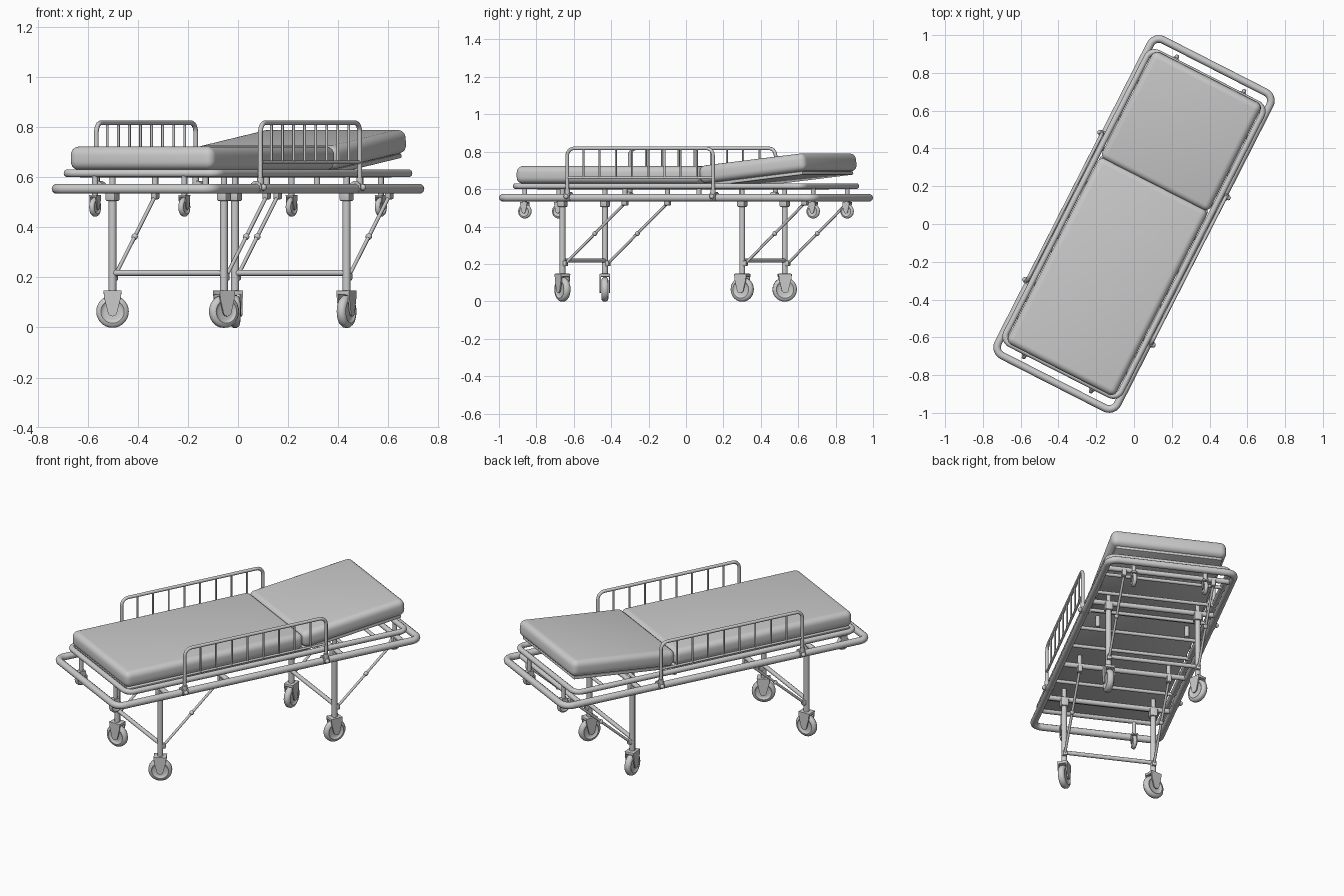
import bpy, bmesh, math
from math import sin, cos, pi, radians
from mathutils import Matrix, Vector

if "Cube" in bpy.data.objects:
    bpy.data.objects.remove(bpy.data.objects["Cube"])

TURN = Matrix.Rotation(radians(-27), 4, 'Z')   # whole trolley stands turned on the grid


def finish(ob, smooth=True):
    bpy.ops.object.select_all(action='DESELECT')
    ob.select_set(True)
    bpy.context.view_layer.objects.active = ob
    if ob.type == 'CURVE':
        bpy.ops.object.convert(target='MESH')
        ob = bpy.context.object
    ob.data.transform(TURN)
    if smooth:
        bpy.ops.object.shade_smooth_by_angle(angle=radians(40))
    return ob


def tube(name, paths, r, cyclic=False, res=3):
    cu = bpy.data.curves.new(name, 'CURVE')
    cu.dimensions = '3D'
    cu.bevel_depth, cu.bevel_resolution, cu.use_fill_caps = r, res, True
    for pts in paths:
        sp = cu.splines.new('POLY')
        sp.points.add(len(pts) - 1)
        for p, c in zip(sp.points, pts):
            p.co = (*c, 1)
        sp.use_cyclic_u = cyclic
    ob = bpy.data.objects.new(name, cu)
    bpy.context.collection.objects.link(ob)
    return finish(ob)


def mesh(name, bm):
    bmesh.ops.recalc_face_normals(bm, faces=bm.faces)
    me = bpy.data.meshes.new(name)
    bm.to_mesh(me)
    bm.free()
    ob = bpy.data.objects.new(name, me)
    bpy.context.collection.objects.link(ob)
    return finish(ob)


def box(name, size, mat, bevel=0.0, seg=2):
    bm = bmesh.new()
    bmesh.ops.create_cube(bm, size=1, matrix=Matrix.Diagonal((*size, 1)))
    if bevel:
        bmesh.ops.bevel(bm, geom=bm.edges[:], offset=bevel, segments=seg, profile=0.5, affect='EDGES')
    bm.transform(mat)
    return mesh(name, bm)


def at(x, y, z):
    return Matrix.Translation((x, y, z))


def ball(name, c, r):
    bm = bmesh.new()
    bmesh.ops.create_uvsphere(bm, u_segments=12, v_segments=8, radius=r, matrix=at(*c))
    return mesh(name, bm)


def arc(cx, cy, r, a0, a1, n=7):
    return [(cx + r * cos(radians(a0 + (a1 - a0) * i / (n - 1))),
             cy + r * sin(radians(a0 + (a1 - a0) * i / (n - 1)))) for i in range(n)]


def frame(name, w, l, corner, z, r):
    pts = []
    for sx, sy, a in ((1, 1, 0), (-1, 1, 90), (-1, -1, 180), (1, -1, 270)):
        pts += arc(sx * (w - corner), sy * (l - corner), corner, a, a + 90)
    tube(name, [[(x, y, z) for x, y in pts]], r, cyclic=True)


def lathe(bm, profile, mat, n=28):
    # profile of (axial, radius) spun about the local x axis
    rings = [[bm.verts.new(mat @ Vector((a, r * cos(2 * pi * i / n), r * sin(2 * pi * i / n))))
              for i in range(n)] for a, r in profile]
    for p, q in zip(rings, rings[1:]):
        for i in range(n):
            j = (i + 1) % n
            bm.faces.new((p[i], p[j], q[j], q[i]))
    bm.faces.new(rings[0])
    bm.faces.new(rings[-1])


def caster(name, x, y, top, r, width, angle):
    # axle along local x before swivelling
    mat = at(x, y, 0) @ Matrix.Rotation(radians(angle), 4, 'Z')
    zc = top - r * 1.28
    h = width / 2
    bm = bmesh.new()
    prof = [(-h * .6, r * .5), (-h * .7, r * .62), (-h, r * .72), (-h * .85, r * .9), (-h * .4, r)]
    lathe(bm, prof + [(-a, b) for a, b in reversed(prof)], mat @ at(0, 0, zc))
    mesh(name + "_wheel", bm)
    # fork: bridge and two tapered cheeks
    bm = bmesh.new()
    low = [(px, pz) for px, pz in arc(0, zc, r * .3, 180, 360)]
    outline = [(r * .55, top), (-r * .55, top), (-r * .5, zc + r * .8)] + low + [(r * .5, zc + r * .8)]
    t = width * .18
    for s in (-1, 1):
        x0 = s * (h + t * .3)
        vs = [[bm.verts.new(mat @ Vector((xx, p, q))) for p, q in outline] for xx in (x0, x0 + s * t)]
        n = len(outline)
        bm.faces.new(vs[0])
        bm.faces.new(vs[1])
        for i in range(n):
            j = (i + 1) % n
            bm.faces.new((vs[0][i], vs[0][j], vs[1][j], vs[1][i]))
    mesh(name + "_fork", bm)
    box(name + "_bridge", (width + 2.5 * t, r * 1.1, r * .26), mat @ at(0, 0, top - r * .12), r * .06)


# frames and cross members
frame("lower_frame", .355, .938, .05, .554, .02)
frame("upper_frame", .341, .865, .045, .616, .016)
LEG_Y = (-.614, .465)
BRACE = .375
tube("lower_cross_bars", [[(-.355, y, .554), (.355, y, .554)]
                          for l in LEG_Y for y in (l, l + BRACE)], .015)
tube("bed_slats", [[(-.34, -.72 + .2 * i, .608), (.34, -.72 + .2 * i, .608)] for i in range(8)], .01)
tube("frame_spacers", [[(s * .25, y, .55), (s * .25, y, .615)]
                       for s in (-1, 1) for y in (-.614, -.239, .205, .465)], .013)

# mattress: flat section and raised head section, each on a board
TILT = radians(6.3)
HINGE = .24
box("flat_board", (.64, 1.09, .014), at(0, -.305, .623), .003)
box("mattress_flat", (.645, 1.105, .094), at(0, HINGE - .5525, .676), .034, 5)
hinge = at(0, HINGE, .628) @ Matrix.Rotation(TILT, 4, 'X')
box("head_board", (.60, .61, .018), hinge @ at(0, .31, -.009), .004)
box("mattress_head", (.645, .64, .096), hinge @ at(0, .32, .048), .034, 5)

# legs, braces and floor casters
swivel = {(-1, 0): -63, (1, 0): -33, (-1, 1): 32, (1, 1): 2}
for k, ly in enumerate(LEG_Y):
    tag = ("foot", "head")[k]
    tube(tag + "_leg_cross_bar", [[(-.25, ly, .218), (.25, ly, .218)]], .012)
    for s in (-1, 1):
        n = tag + ("_left" if s < 0 else "_right")
        x = s * .25
        tube(n + "_leg", [[(x, ly, .135), (x, ly, .55)]], .016)
        box(n + "_leg_socket", (.044, .044, .05), at(x, ly, .53), .006)
        a, b = Vector((x, ly + .015, .2)), Vector((x, ly + BRACE, .525))
        tube(n + "_brace", [[a, b]], .0075)
        ball(n + "_brace_joint", (a + b) / 2, .013)
        box(n + "_brace_foot", (.026, .03, .03), at(x, ly + .014, .203), .005)
        box(n + "_brace_bracket", (.026, .034, .04), at(x, ly + BRACE, .532), .006)
        caster(n + "_caster", x, ly, .147, .065, .038, swivel[s, k])

# small loading casters hanging from the ends of the upper frame
for sy in (-1, 1):
    for s in (-1, 1):
        n = "loading_caster_%s_%s" % ("head" if sy > 0 else "foot", "right" if s > 0 else "left")
        tube(n + "_stem", [[(s * .2, sy * .865, .52), (s * .2, sy * .865, .615)]], .012)
        caster(n, s * .2, sy * .865, .53, .038, .022, 0)

# side guard rails with balusters and clamps
Y0, Y1, TOP, C = -.525, .35, .818, .04
for s in (-1, 1):
    n = "left" if s < 0 else "right"
    x = s * .368
    path = [(Y1, .545)] + arc(Y1 - C, TOP - C, C, 0, 90) + arc(Y0 + C, TOP - C, C, 90, 180) + [(Y0, .545)]
    tube(n + "_guard_rail", [[(x, p, q) for p, q in path]], .0095)
    tube(n + "_guard_lower_bar", [[(x, Y0, .66), (x, Y1, .66)]], .007)
    step = (Y1 - Y0) / 9
    tube(n + "_guard_balusters", [[(x, Y0 + step * i, .66), (x, Y0 + step * i, TOP)]
                                  for i in range(1, 9)], .0055)
    for y in (Y0, Y1):
        tube(n + "_guard_clamp", [[(s * .355, y - .017, .56), (s * .355, y + .017, .56)]], .026)
        tube(n + "_guard_collar", [[(x, y, .56), (x, y, .60)]], .014)
        ball(n + "_guard_knob", (s * .382, y, .56), .013)
